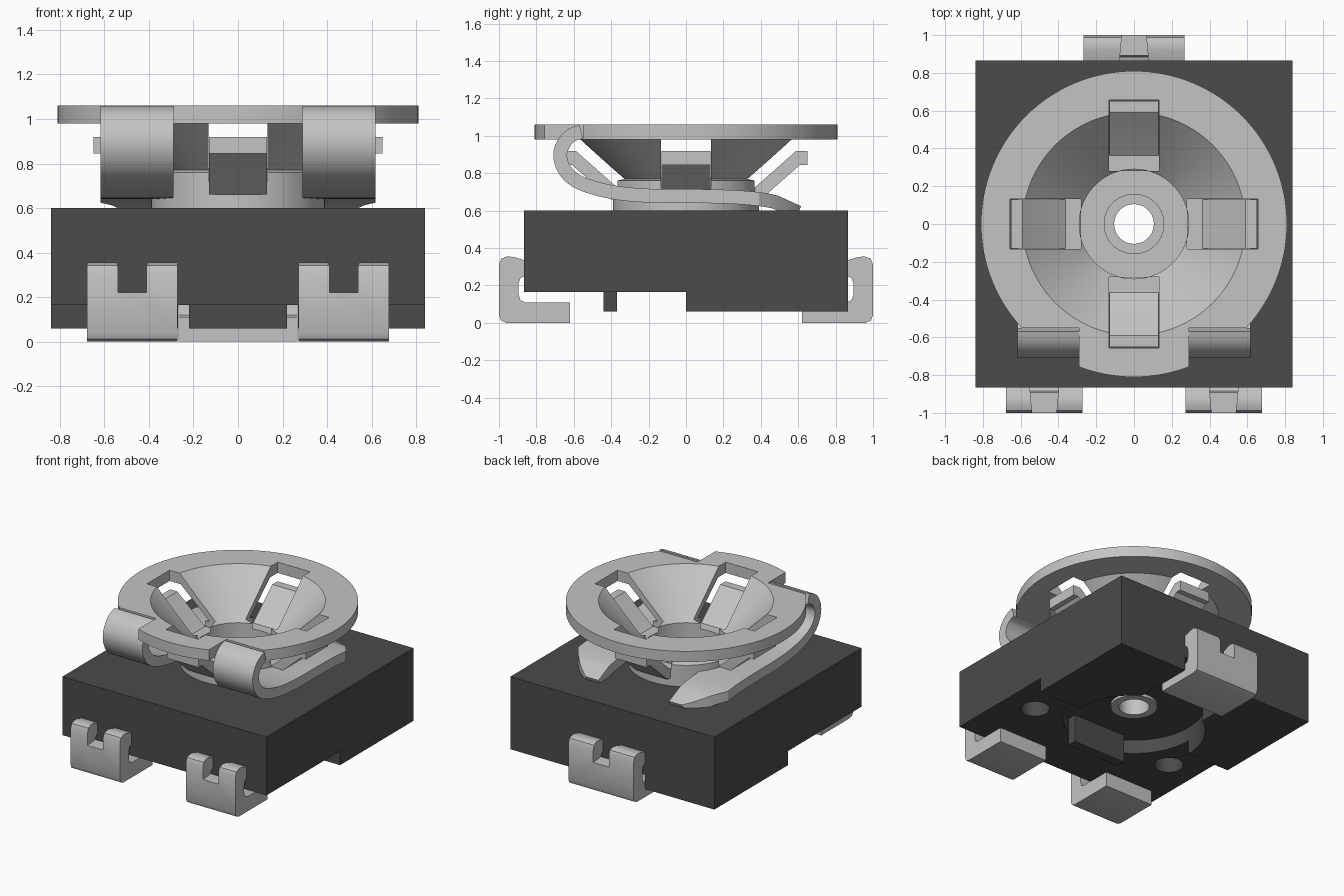
import bpy, bmesh, math
from mathutils import Vector

cube = bpy.data.objects.get("Cube")
if cube:
    bpy.data.objects.remove(cube, do_unlink=True)


def material(name, rgb):
    m = bpy.data.materials.new(name)
    m.use_nodes = True
    m.diffuse_color = (*rgb, 1)
    m.node_tree.nodes["Principled BSDF"].inputs["Base Color"].default_value = (*rgb, 1)
    return m


METAL = material("light grey metal", (0.55, 0.55, 0.55))
PLASTIC = material("dark grey plastic", (0.07, 0.07, 0.07))


def finish(name, bm, mat, smooth=True):
    bmesh.ops.recalc_face_normals(bm, faces=bm.faces)
    me = bpy.data.meshes.new(name)
    bm.to_mesh(me)
    bm.free()
    ob = bpy.data.objects.new(name, me)
    bpy.context.collection.objects.link(ob)
    me.materials.append(mat)
    if smooth:
        shade(ob)
    return ob


def shade(ob):
    bpy.ops.object.select_all(action='DESELECT')
    ob.select_set(True)
    bpy.context.view_layer.objects.active = ob
    bpy.ops.object.shade_smooth_by_angle(angle=math.radians(30))


def box(name, x, y, z, mat):
    bm = bmesh.new()
    bmesh.ops.create_cube(bm, size=1)
    for v in bm.verts:
        v.co = [lo + (c + 0.5) * (hi - lo) for c, (lo, hi) in zip(v.co, (x, y, z))]
    return finish(name, bm, mat, False)


def lathe(name, profile, mat, steps=96, centre=(0, 0)):
    """Revolve a closed (radius, z) outline about a vertical axis."""
    bm = bmesh.new()
    rings = []
    for i in range(steps):
        a = math.tau * i / steps
        rings.append([bm.verts.new((centre[0] + r * math.cos(a),
                                    centre[1] + r * math.sin(a), z)) for r, z in profile])
    n = len(profile)
    for i in range(steps):
        p, q = rings[i], rings[(i + 1) % steps]
        for j in range(n):
            k = (j + 1) % n
            bm.faces.new((p[j], q[j], q[k], p[k]))
    bmesh.ops.remove_doubles(bm, verts=bm.verts, dist=1e-5)
    return finish(name, bm, mat)


def cylinder(name, r, z, mat, centre=(0, 0), steps=64):
    bm = bmesh.new()
    bmesh.ops.create_cone(bm, cap_ends=True, segments=steps, radius1=r, radius2=r, depth=z[1] - z[0])
    bmesh.ops.translate(bm, verts=bm.verts, vec=(*centre, (z[0] + z[1]) / 2))
    return finish(name, bm, mat)


def prism(name, outline, x, mat):
    """Extrude a (y, z) outline along x."""
    bm = bmesh.new()
    a, b = ([bm.verts.new((c, *p)) for p in outline] for c in x)
    bm.faces.new(a)
    bm.faces.new(b[::-1])
    for i in range(len(a)):
        j = (i + 1) % len(a)
        bm.faces.new((a[i], b[i], b[j], a[j]))
    return finish(name, bm, mat)


def carve(ob, cutters, operation='DIFFERENCE'):
    bpy.context.view_layer.objects.active = ob
    for c in cutters:
        c.hide_render = True
        mod = ob.modifiers.new("carve", 'BOOLEAN')
        mod.operation, mod.solver, mod.object = operation, 'EXACT', c
        bpy.ops.object.modifier_apply(modifier=mod.name)
        bpy.data.objects.remove(c, do_unlink=True)
    shade(ob)


# Housing: stepped underside, round recess, channel for the rear terminal, holes
body = box("housing", (-0.84, 0.84), (-0.866, 0.866), (0.06, 0.6), PLASTIC)
carve(body, [
    box("cut_step", (-1, 1), (-1, 0), (-0.1, 0.165), PLASTIC),
    cylinder("cut_recess", 0.49, (-0.1, 0.27), PLASTIC, steps=96),
    box("cut_channel", (-0.27, 0.27), (0.3, 1), (-0.1, 0.166), PLASTIC),
    cylinder("cut_bore", 0.13, (0, 0.8), PLASTIC),
    cylinder("cut_hole_left", 0.1, (0, 0.3), PLASTIC, (0.6, -0.345)),
    cylinder("cut_hole_right", 0.1, (0, 0.3), PLASTIC, (-0.6, -0.345)),
])
box("stop_block", (-0.22, 0.22), (-0.44, -0.37), (0.06, 0.28), PLASTIC)

# Hollow rivet through the middle
lathe("hub_rivet", [(0.105, 0.25), (0.16, 0.25), (0.16, 0.28), (0.128, 0.28),
                    (0.128, 0.64), (0.16, 0.64), (0.16, 0.665), (0.105, 0.665)], METAL, 64)

# Rotor: drum, flared cone and flat rim in one turned part
rotor = lathe("rotor_dish", [(0.107, 0.601), (0.39, 0.601), (0.39, 0.76), (0.355, 0.77),
                             (0.58, 0.98), (0.81, 0.98), (0.81, 1.06), (0.59, 1.06),
                             (0.29, 0.76), (0.29, 0.65), (0.107, 0.65)], METAL, 128)
W = 0.133
cuts = []
for s in (-1, 1):
    span = sorted((s * 0.28, s * 0.657))
    cuts.append(box("cut_window_x", span, (-W, W), (0.72, 1.2), METAL))
    cuts.append(box("cut_window_y", (-W, W), span, (0.72, 1.2), METAL))
    cuts.append(box("cut_rim", sorted((s * 0.29, s * 0.9)), (-0.95, -0.55), (0.95, 1.2), METAL))
carve(rotor, cuts)

# Four bent tongues inside the windows
tongue = [(0.28, 0.66), (0.33, 0.69), (0.59, 0.92), (0.65, 0.92), (0.65, 0.845),
          (0.61, 0.845), (0.40, 0.66)]
for i, side in enumerate(("back", "right", "front", "left")):
    t = prism("tongue_" + side, tongue, (-0.13, 0.13), METAL)
    t.rotation_euler.z = i * math.pi / 2

# Looped spring arms running from the rim to the housing top
path = [Vector(p) for p in [(-0.5, 1.025), (-0.56, 1.022), (-0.63, 0.99), (-0.672, 0.91),
                            (-0.65, 0.82), (-0.57, 0.75), (-0.4, 0.70), (-0.2, 0.68),
                            (0.05, 0.678), (0.3, 0.67), (0.48, 0.645), (0.6, 0.59)]]
line = []
for i in range(1, len(path) - 2):
    a, b, c, d = path[i - 1:i + 3]
    for k in range(5):
        t = k / 5
        line.append(0.5 * (2 * b + (c - a) * t + (2 * a - 5 * b + 4 * c - d) * t * t
                           + (3 * b - a - 3 * c + d) * t ** 3))
line += [path[-2], path[-1]]
upper, lower = [], []
for i, p in enumerate(line):
    d = (line[min(i + 1, len(line) - 1)] - line[max(i - 1, 0)]).normalized()
    n = Vector((-d.y, d.x)) * 0.037
    upper.append(p + n)
    lower.append(p - n)
for name, s in (("left", 1), ("right", -1)):
    arm = prism("spring_arm_" + name, upper + lower[::-1], sorted((s * 0.29, s * 0.617)), METAL)
    bm = bmesh.new()
    # Rounded limit that trims the tip
    bmesh.ops.create_cone(bm, cap_ends=True, segments=96, radius1=0.73, radius2=0.73, depth=1)
    for v in bm.verts:
        v.co.z += 1.1
        if v.co.y < 0:
            v.co.y -= 0.5
            v.co.x *= 1.2
    carve(arm, [finish("trim", bm, METAL)], 'INTERSECT')

# Hooked terminals with a slot in the upper edge
hook = [(0.62, 0), (0.96, 0), (0.988, 0.012), (1, 0.04), (1, 0.31), (0.988, 0.343),
        (0.955, 0.355), (0.92, 0.352), (0.864, 0.335), (0.864, 0.25), (0.885, 0.24),
        (0.895, 0.21), (0.895, 0.15), (0.885, 0.12), (0.86, 0.11), (0.62, 0.11)]
for name, cx, hw, s in (("front_left", 0.475, 0.203, -1), ("front_right", -0.475, 0.203, -1),
                        ("back", 0, 0.268, 1)):
    lead = prism("terminal_" + name, [(s * u, z) for u, z in hook], (cx - hw, cx + hw), METAL)
    slot = box("cut_slot", (cx - 0.055, cx + 0.055), sorted((s * 0.8, s * 1.1)), (0.22, 0.5), METAL)
    for v in slot.data.vertices:
        if abs(v.co.y) < 0.9:  # slot widens towards the housing
            v.co.x = cx + (v.co.x - cx) * 1.5
    carve(lead, [slot])
